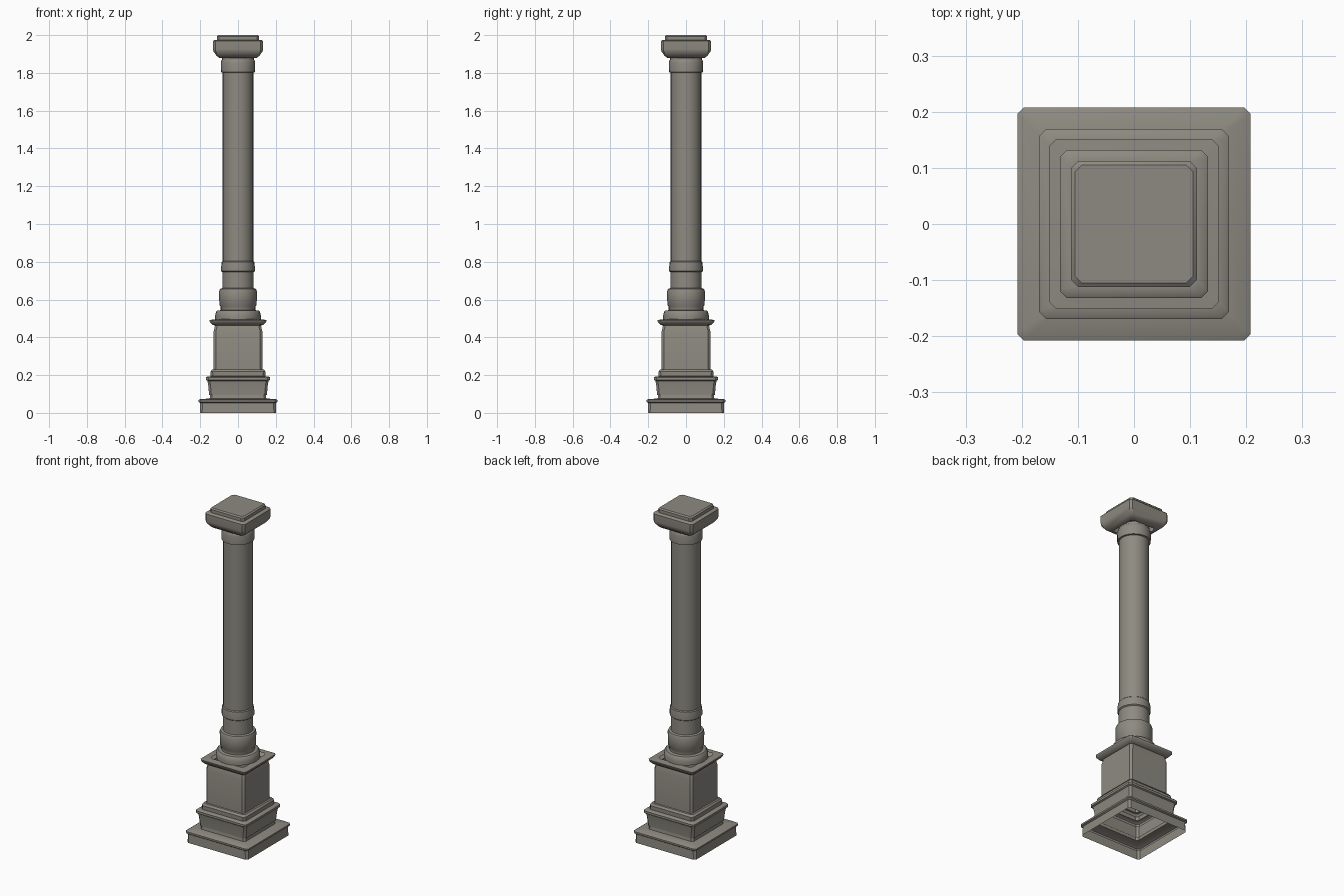
import bpy, bmesh, math

stone = bpy.data.materials.new("grey stone")
stone.diffuse_color = (0.27, 0.255, 0.22, 1)


def square_ring(r, c):
    # square of half width r with corners cut by c
    return [(r, -r + c), (r, r - c), (r - c, r), (-r + c, r),
            (-r, r - c), (-r, -r + c), (-r + c, -r), (r - c, -r)]


def round_ring(r, n=24):
    return [(r * math.cos(2 * math.pi * i / n), r * math.sin(2 * math.pi * i / n))
            for i in range(n)]


def loft(name, profile, square=True, cap_top=False, corner=0.012):
    bm = bmesh.new()
    prev = None
    for r, z in profile:
        pts = square_ring(r, corner) if square else round_ring(r)
        ring = [bm.verts.new((x, y, z)) for x, y in pts]
        if prev:
            n = len(ring)
            for i in range(n):
                j = (i + 1) % n
                bm.faces.new((prev[i], prev[j], ring[j], ring[i]))
        prev = ring
    if cap_top:
        bm.faces.new(prev)
    me = bpy.data.meshes.new(name)
    bm.to_mesh(me)
    bm.free()
    ob = bpy.data.objects.new(name, me)
    bpy.context.collection.objects.link(ob)
    me.materials.append(stone)
    bpy.ops.object.select_all(action='DESELECT')
    ob.select_set(True)
    bpy.context.view_layer.objects.active = ob
    bpy.ops.object.shade_smooth_by_angle(angle=math.radians(35))
    return ob


# stepped plinth, open and hollow underneath
loft("plinth", [(0.202, 0), (0.2, 0.052), (0.208, 0.058), (0.208, 0.068),
                (0.2, 0.073), (0.15, 0.076), (0.148, 0.094), (0.153, 0.096),
                (0.158, 0.15), (0.162, 0.17), (0.169, 0.175), (0.169, 0.188),
                (0.163, 0.193), (0.145, 0.194)])

# square pedestal with flared top plate
loft("pedestal", [(0.145, 0.194), (0.146, 0.218), (0.138, 0.229), (0.129, 0.231),
                  (0.129, 0.43), (0.124, 0.452), (0.122, 0.463), (0.135, 0.466),
                  (0.149, 0.482), (0.151, 0.492), (0.11, 0.496)])

# turned collars at the foot of the column
loft("column_foot", [(0.121, 0.495), (0.121, 0.515), (0.116, 0.535), (0.11, 0.541),
                     (0.092, 0.544), (0.092, 0.562), (0.099, 0.572), (0.1, 0.645),
                     (0.095, 0.656), (0.083, 0.66), (0.083, 0.745), (0.089, 0.75),
                     (0.089, 0.775), (0.086, 0.798), (0.081, 0.803)], square=False)

# plain round shaft
loft("shaft", [(0.081, 0.803), (0.081, 1.802)], square=False)

# neck ring below the capital
loft("neck_ring", [(0.081, 1.802), (0.09, 1.804), (0.091, 1.855), (0.087, 1.868),
                   (0.084, 1.872), (0.084, 1.885)], square=False)

# square capital with top block
loft("capital", [(0.08, 1.878), (0.1, 1.88), (0.113, 1.89), (0.13, 1.914),
                 (0.132, 1.925), (0.132, 1.968), (0.127, 1.973), (0.112, 1.974),
                 (0.112, 1.993), (0.105, 2.0)], cap_top=True)
